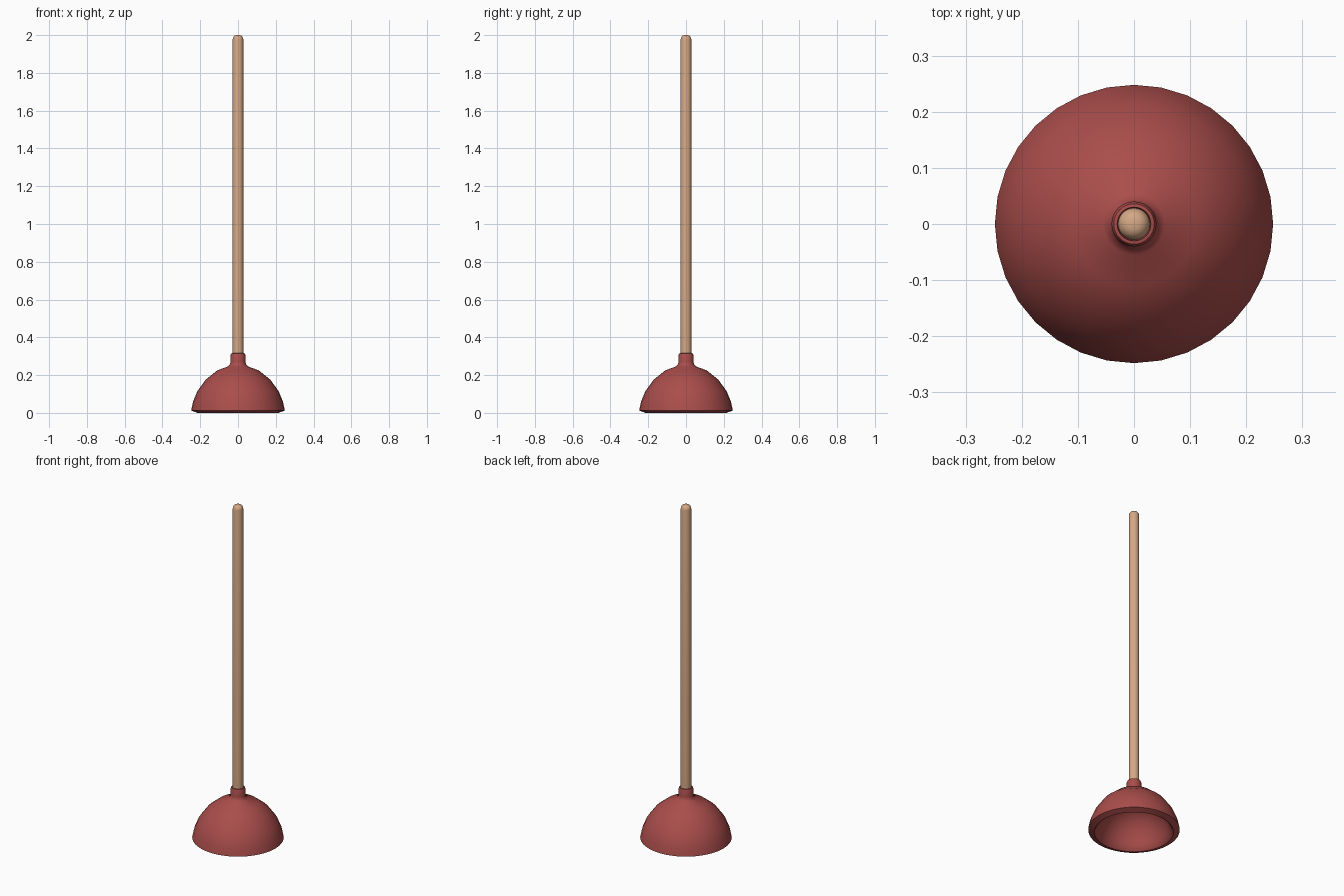
import bpy, bmesh, math

if "Cube" in bpy.data.objects:
    bpy.data.objects.remove(bpy.data.objects["Cube"])


def material(name, rgb):
    m = bpy.data.materials.new(name)
    m.diffuse_color = (*rgb, 1)
    m.use_nodes = True
    m.node_tree.nodes["Principled BSDF"].inputs["Base Color"].default_value = m.diffuse_color
    return m


def lathe(name, profile, mat, sides=32, angle=40):
    """Spin a (radius, z) profile around the z axis."""
    bm = bmesh.new()
    pts = [bm.verts.new((r, 0, z)) for r, z in profile]
    edges = [bm.edges.new(p) for p in zip(pts, pts[1:])]
    bmesh.ops.spin(bm, geom=pts + edges, cent=(0, 0, 0), axis=(0, 0, 1),
                   angle=math.tau, steps=sides)
    bmesh.ops.remove_doubles(bm, verts=bm.verts, dist=1e-4)
    bmesh.ops.recalc_face_normals(bm, faces=bm.faces)
    mesh = bpy.data.meshes.new(name)
    bm.to_mesh(mesh)
    bm.free()
    mesh.materials.append(mat)
    ob = bpy.data.objects.new(name, mesh)
    bpy.context.collection.objects.link(ob)
    bpy.ops.object.select_all(action='DESELECT')
    ob.select_set(True)
    bpy.context.view_layer.objects.active = ob
    bpy.ops.object.shade_smooth_by_angle(angle=math.radians(angle))
    return ob


rubber = material("red rubber", (0.40, 0.075, 0.07))
wood = material("light wood", (0.66, 0.39, 0.235))

# Rubber cup: inner hollow, rim, outer dome, neck with a socket
lathe("rubber_cup", [
    (0, 0.20), (0.08, 0.18), (0.13, 0.145), (0.165, 0.10), (0.185, 0.055),
    (0.195, 0.03), (0.209, 0.004), (0.215, 0.0), (0.248, 0.013),
    (0.238, 0.06), (0.215, 0.115), (0.17, 0.177), (0.11, 0.225),
    (0.055, 0.245), (0.042, 0.258), (0.040, 0.27), (0.040, 0.305),
    (0.036, 0.315), (0.030, 0.316), (0.028, 0.29), (0, 0.29)], rubber)

# Wooden handle with a rounded top
lathe("handle", [
    (0, 0.28), (0.0285, 0.28), (0.0285, 1.975), (0.026, 1.987),
    (0.019, 1.996), (0.010, 1.9995), (0, 2.0)], wood)
